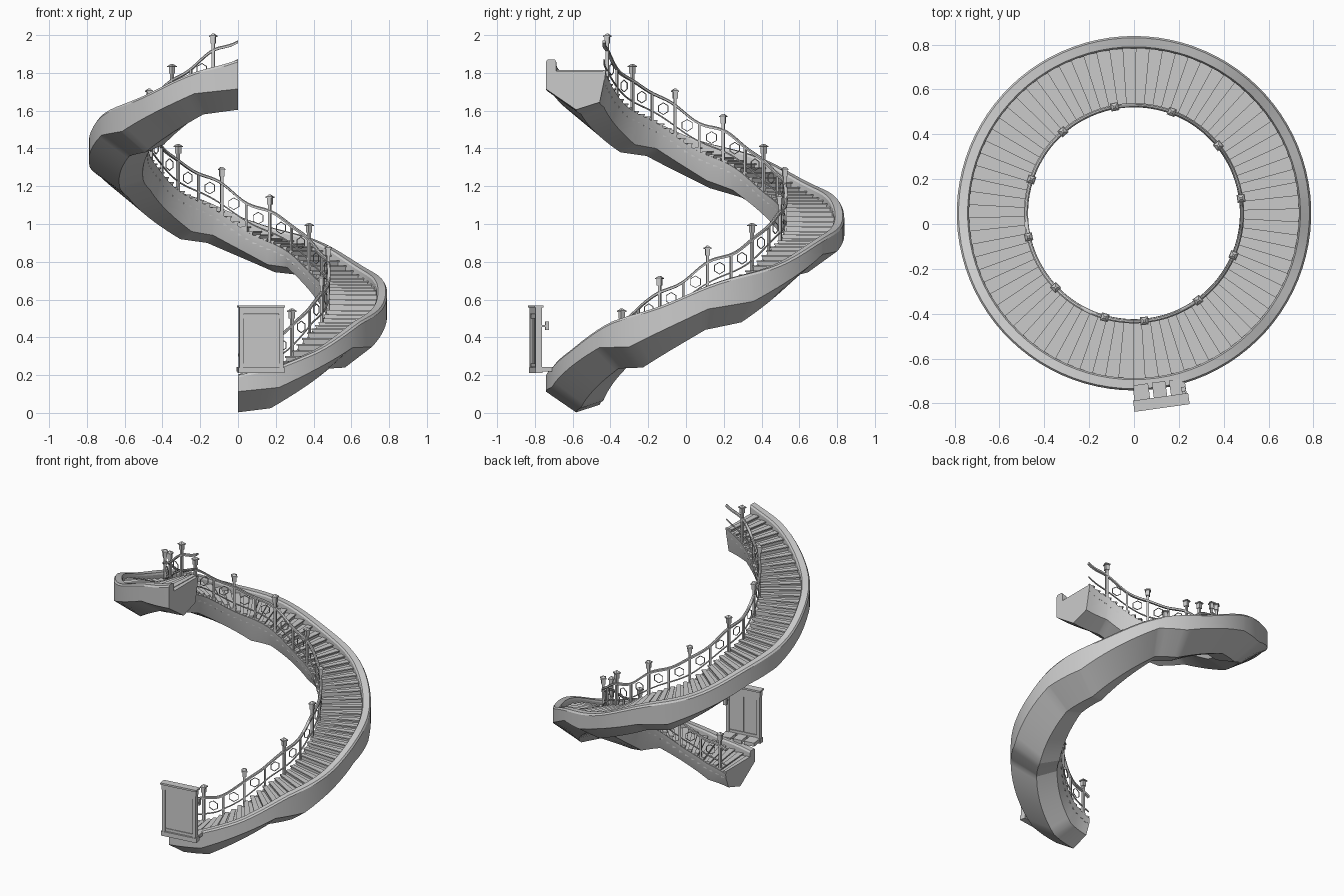
import bpy, bmesh, math
from mathutils import Vector, Matrix

if "Cube" in bpy.data.objects:
    bpy.data.objects.remove(bpy.data.objects["Cube"])

CY = 0.048           # spiral centre in y
# height control points: angle from start -> height
SOFFIT = [(0, .003), (16, .025), (50, .235), (64, .24), (95, .44), (113, .48), (149, .73), (162, .745),
          (195, .90), (209, .92), (247, 1.14), (263, 1.19), (294, 1.36), (309, 1.38), (343, 1.58), (360, 1.605)]
PARAPET = [(0, .20), (16, .245), (34, .34), (55, .475), (90, .64), (180, 1.05), (270, 1.46), (360, 1.87)]


def lerp(table, a):
    for (a0, z0), (a1, z1) in zip(table, table[1:]):
        if a <= a1:
            return z0 + (z1 - z0) * (a - a0) / (a1 - a0)
    return table[-1][1]


def top_z(a):
    """Parapet height: gentle waves that follow the keel."""
    fade = min(1, max(0, (a - 20) / 60)) * min(1, max(0, (360 - a) / 14))
    return lerp(PARAPET, a) + .011 * fade * math.cos(2 * math.pi * (a - 343) / 48.8)


def tread_z(a):
    return top_z(a) - .05


def pos(a, r, z):
    t = math.radians(a)
    return Vector((r * math.sin(t), CY - r * math.cos(t), z))


def finish(name, bm, smooth=False):
    bmesh.ops.recalc_face_normals(bm, faces=bm.faces)
    me = bpy.data.meshes.new(name)
    bm.to_mesh(me)
    bm.free()
    ob = bpy.data.objects.new(name, me)
    bpy.context.collection.objects.link(ob)
    if smooth:
        bpy.ops.object.select_all(action='DESELECT')
        ob.select_set(True)
        bpy.context.view_layer.objects.active = ob
        bpy.ops.object.shade_smooth_by_angle(angle=math.radians(25))
    return ob


def sweep(bm, section, angles):
    """Sweep a closed (r, z) section along the spiral."""
    rings = [[bm.verts.new(pos(a, r, z)) for r, z in section(a)] for a in angles]
    n = len(rings[0])
    for p, q in zip(rings, rings[1:]):
        for i in range(n):
            j = (i + 1) % n
            bm.faces.new((p[i], p[j], q[j], q[i]))
    bm.faces.new(rings[0])
    bm.faces.new(rings[-1][::-1])


def box(bm, size, mat):
    bmesh.ops.create_cube(bm, size=1, matrix=mat @ Matrix.Diagonal((*size, 1)))


def frame(a, r, z):
    return Matrix.Translation(pos(a, r, z)) @ Matrix.Rotation(math.radians(a), 4, 'Z')


ANGLES = sorted(set(range(0, 361, 4)) | {a for a, _ in SOFFIT})


# solid stair body: outer parapet, keel-shaped underside, inner stringer
def body(a):
    b, t = lerp(SOFFIT, a), top_z(a)
    return [(.79, b + .11), (.79, t - .012), (.782, t), (.742, t), (.735, t - .012), (.735, t - .075),
            (.488, t - .075), (.488, t - .054), (.472, t - .054), (.476, t - .085), (.505, b + .04), (.63, b)]


bm = bmesh.new()
sweep(bm, body, ANGLES)
finish("stair_body", bm, True)

# stair treads: flat wedges, each with a narrow nosing board
N = 78
step = 360 / N
bm = bmesh.new()
for i in range(N):
    a0 = i * step
    z = tread_z(a0 + step * .6)
    nose = max(a0 - .8, 0)
    sweep(bm, lambda a: [(.478, z - .045), (.737, z - .045), (.737, z), (.478, z)], (a0, a0 + step))
    sweep(bm, lambda a: [(.476, z - .004), (.737, z - .004), (.737, z + .004), (.476, z + .004)],
          (nose, a0 + step * .5))
finish("treads", bm)

# railing layout
R = .482
BAY = 30.8
POSTS = [5.5 + BAY * k for k in range(12)]


def sag(a):
    return .008 * math.cos(2 * math.pi * (a - 5.5) / BAY)


# handrail and lower rail
bm = bmesh.new()
for off, h, w in ((.153, .008, .009), (.05, .004, .004)):
    def rail(a):
        z = tread_z(a) + off + (sag(a) if off > .1 else 0)
        return [(R - w, z - h), (R + w, z - h), (R + w, z + h * .4), (R + w * .4, z + h),
                (R - w * .4, z + h), (R - w, z + h * .4)]
    sweep(bm, rail, range(0, 361, 3))
finish("handrails", bm, True)

# posts with square caps and low pointed tops
bm = bmesh.new()
for a in POSTS:
    z = tread_z(a)
    box(bm, (.015, .015, .22), frame(a, R, z + .09))
    box(bm, (.024, .024, .036), frame(a, R, z + .214))
    box(bm, (.036, .036, .007), frame(a, R, z + .234))
    bmesh.ops.create_cone(bm, cap_ends=True, segments=4, radius1=.022, radius2=.006, depth=.011,
                          matrix=frame(a, R, z + .243) @ Matrix.Rotation(math.pi / 4, 4, 'Z'))
finish("rail_posts", bm)

# plain balusters in the middle of every bay
bm = bmesh.new()
for a in POSTS[:-1]:
    a += BAY / 2
    box(bm, (.012, .012, .17), frame(a, R, tread_z(a) + .06))
finish("balusters", bm)

# hexagonal ring ornaments, two per bay
bm = bmesh.new()
for a in [p + BAY * f for p in POSTS for f in (.25, .75)]:
    if a > 350:
        continue
    m = frame(a, R, tread_z(a) + .098)
    loops = []
    for k in range(6):
        t = k * math.pi / 3 + math.pi / 6
        c, s = math.cos(t), math.sin(t)
        loops.append([bm.verts.new(m @ Vector((rr * c, y, rr * s)))
                      for rr, y in ((.029, -.0025), (.033, -.0025), (.033, .0025), (.029, .0025))])
    for k in range(6):
        p, q = loops[k], loops[(k + 1) % 6]
        for i in range(4):
            j = (i + 1) % 4
            bm.faces.new((p[i], p[j], q[j], q[i]))
finish("rail_rings", bm)

# gate at the foot of the stair, set tangent to the parapet
G = Matrix.Translation((.003, -.812, 0)) @ Matrix.Rotation(math.radians(8), 4, 'Z')


def gate_part(name, parts):
    bm = bmesh.new()
    for size, loc in parts:
        box(bm, size, G @ Matrix.Translation(loc))
    finish(name, bm)


gate_part("gate_panel", [((.21, .014, .28), (.12, 0, .38))])
gate_part("gate_frame", [((.022, .034, .34), (.014, 0, .385)), ((.022, .034, .34), (.226, 0, .385)),
                         ((.21, .024, .018), (.12, 0, .252)), ((.21, .024, .022), (.12, 0, .51)),
                         ((.006, .018, .27), (.12, 0, .385))])
gate_part("gate_lintel", [((.235, .034, .035), (.12, 0, .54)), ((.248, .05, .012), (.12, 0, .563))])
gate_part("gate_base", [((.245, .04, .03), (.12, 0, .225))] +
          [((w, .085, .024), (x, .05, .232)) for w, x in ((.07, .038), (.06, .12), (.07, .202))])
gate_part("gate_handles", [((.012, .04, .01), (.226, .03, .46)), ((.02, .02, .045), (.226, .045, .462))])
